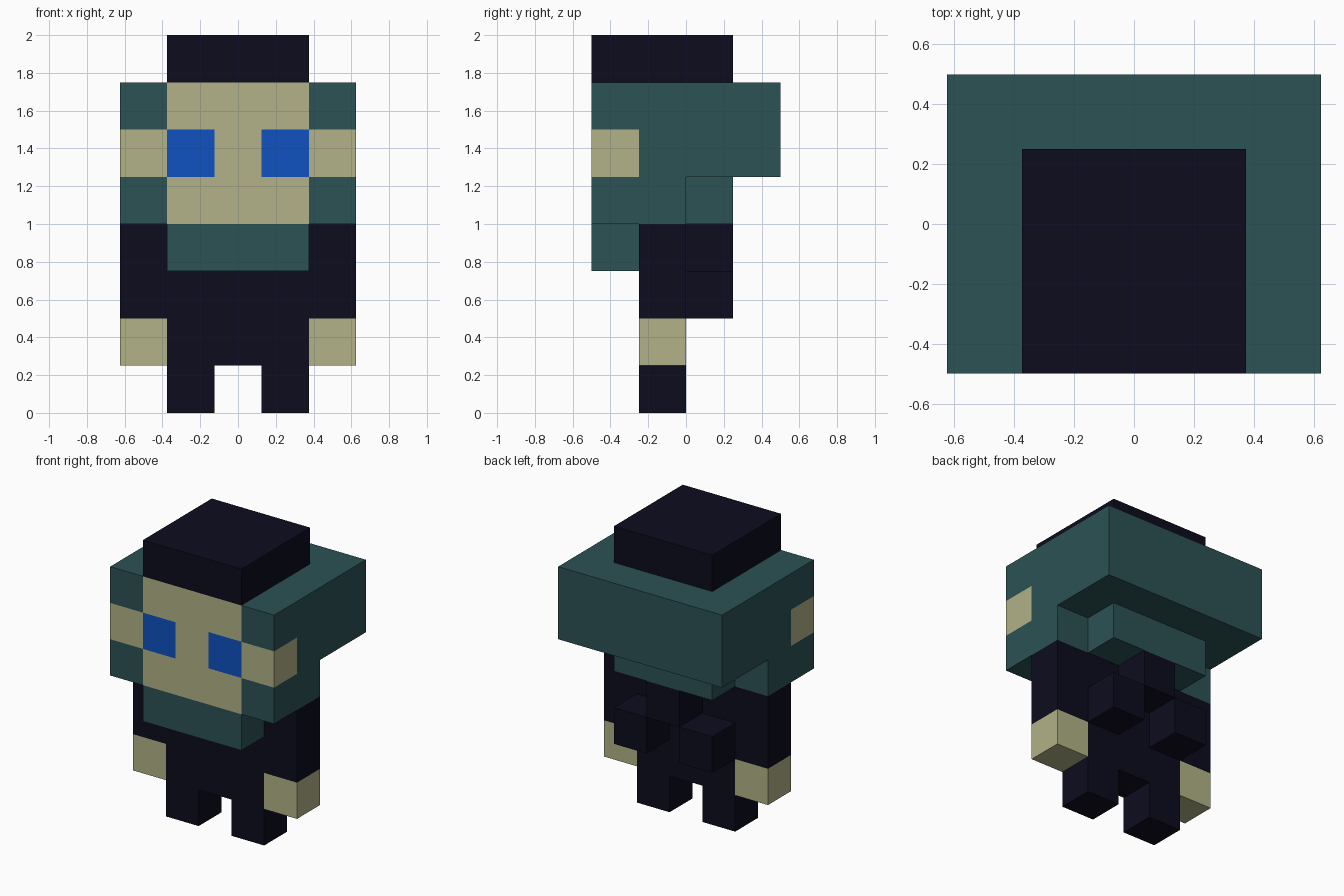
import bpy
import bmesh
from itertools import product
from mathutils import Vector

if "Cube" in bpy.data.objects:
    bpy.data.objects.remove(bpy.data.objects["Cube"], do_unlink=True)

CELL = 0.25
ORIGIN = Vector((-2.5, -2, 0)) * CELL   # front right lower corner of the block grid


def make_material(name, rgb):
    mat = bpy.data.materials.new(name)
    mat.use_nodes = True
    mat.diffuse_color = (*rgb, 1)
    mat.node_tree.nodes["Principled BSDF"].inputs["Base Color"].default_value = (*rgb, 1)
    return mat


navy = make_material("dark navy", (0.0037, 0.0037, 0.013))
teal = make_material("teal", (0.025, 0.084, 0.089))
skin = make_material("pale skin", (0.445, 0.445, 0.246))
blue = make_material("eye blue", (0.005, 0.084, 0.527))

owner = {}      # block -> part that fills it
colours = {}    # part -> material


def part(name, mat, xs, ys, zs):
    """Fill a box of blocks; later parts carve into earlier ones."""
    colours[name] = mat
    for block in product(range(*xs), range(*ys), range(*zs)):
        owner[block] = name


def pair(name, mat, x, ys, zs):
    """One block wide part on each side of the body."""
    part("right_" + name, mat, (x, x + 1), ys, zs)
    part("left_" + name, mat, (4 - x, 5 - x), ys, zs)


# Head
part("hair", teal, (0, 5), (0, 4), (5, 7))
part("hair", teal, (0, 5), (0, 2), (4, 5))
part("hair", teal, (1, 4), (2, 3), (4, 5))
part("face", skin, (1, 4), (0, 1), (4, 7))
pair("ear", skin, 0, (0, 1), (5, 6))
pair("eye", blue, 1, (0, 1), (5, 6))
part("beard", teal, (1, 4), (0, 1), (3, 4))
part("hat", navy, (1, 4), (0, 3), (7, 8))

# Body and limbs
part("torso", navy, (1, 4), (1, 2), (1, 4))
part("back_block", navy, (2, 3), (2, 3), (3, 4))
pair("back_pouch", navy, 1, (2, 3), (2, 3))
pair("arm", navy, 0, (1, 2), (2, 4))
pair("hand", skin, 0, (1, 2), (1, 2))
pair("leg", navy, 1, (1, 2), (0, 1))


def build(name):
    """Skin the part's blocks, leaving out faces buried against other blocks."""
    bm = bmesh.new()
    for block in [b for b, n in owner.items() if n == name]:
        for axis, side in product(range(3), (0, 1)):
            neighbour = list(block)
            neighbour[axis] += 2 * side - 1
            if tuple(neighbour) in owner:
                continue
            base = Vector(block)
            base[axis] += side
            u, v = Vector(), Vector()
            u[(axis + 1) % 3] = v[(axis + 2) % 3] = 1
            corners = [base, base + u, base + u + v, base + v]
            if not side:
                corners.reverse()
            bm.faces.new([bm.verts.new(ORIGIN + c * CELL) for c in corners])
    bmesh.ops.remove_doubles(bm, verts=bm.verts, dist=0.001)
    bmesh.ops.dissolve_limit(bm, angle_limit=0.01, verts=bm.verts, edges=bm.edges)
    mesh = bpy.data.meshes.new(name)
    bm.to_mesh(mesh)
    bm.free()
    mesh.materials.append(colours[name])
    bpy.context.collection.objects.link(bpy.data.objects.new(name, mesh))


for part_name in colours:
    build(part_name)
